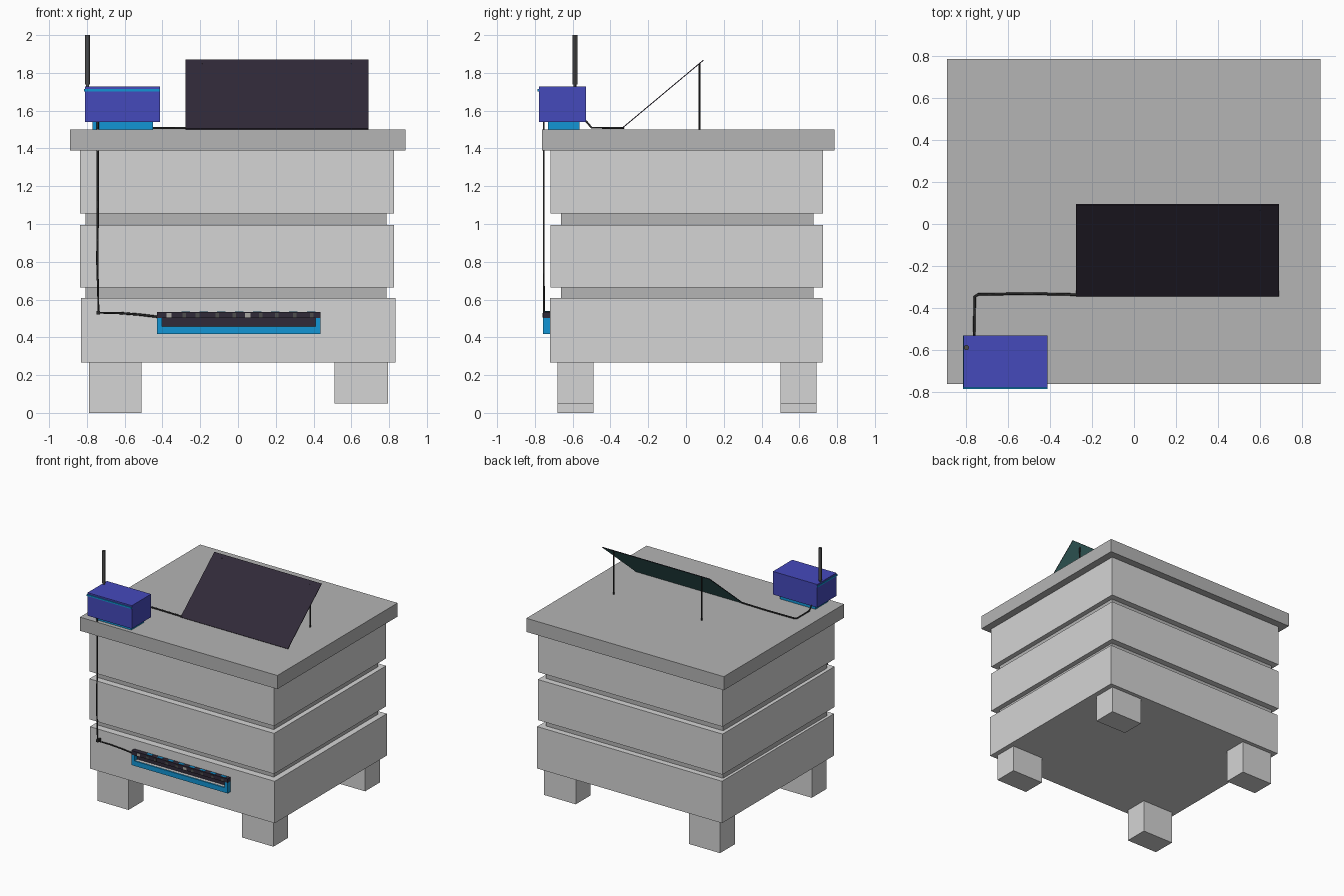
import bpy, math

if "Cube" in bpy.data.objects:
    bpy.data.objects.remove(bpy.data.objects["Cube"])

def mat(name, r, g, b):
    m = bpy.data.materials.new(name)
    m.diffuse_color = (r, g, b, 1)
    m.use_nodes = True
    m.node_tree.nodes["Principled BSDF"].inputs["Base Color"].default_value = m.diffuse_color
    return m

LIGHT = mat("light_grey", 0.66, 0.66, 0.66)
GREY = mat("mid_grey", 0.46, 0.46, 0.46)
BLUE = mat("deep_blue", 0.06, 0.067, 0.50)
SKY = mat("sky_blue", 0.006, 0.30, 0.66)
DARK = mat("panel_dark", 0.030, 0.023, 0.040)
TEAL = mat("panel_teal", 0.065, 0.21, 0.205)
BLACK = mat("cable_black", 0.025, 0.025, 0.025)
IRON = mat("antenna_grey", 0.075, 0.075, 0.075)
CHIP = mat("chip_grey", 0.40, 0.39, 0.36)

def box(name, x, y, z, m, rot_x=0):
    """Box from (min, max) ranges, optionally tilted about its centre."""
    bpy.ops.mesh.primitive_cube_add(size=1)
    o = bpy.context.object
    o.name = name
    for v in o.data.vertices:
        for i, r in enumerate((x, y, z)):
            v.co[i] *= r[1] - r[0]
    o.location = [(r[0] + r[1]) / 2 for r in (x, y, z)]
    o.rotation_euler.x = rot_x
    o.data.materials.append(m)
    return o

def rod(name, x, y, z0, z1, r, m, sides=12):
    bpy.ops.mesh.primitive_cylinder_add(vertices=sides, radius=r, depth=z1 - z0,
                                        location=(x, y, (z0 + z1) / 2))
    o = bpy.context.object
    o.name = name
    o.data.materials.append(m)
    bpy.ops.object.shade_smooth_by_angle()
    return o

def cable(name, pts, r=0.006):
    c = bpy.data.curves.new(name, 'CURVE')
    c.dimensions = '3D'
    c.bevel_depth = r
    c.bevel_resolution = 1
    c.use_fill_caps = True
    s = c.splines.new('POLY')
    s.points.add(len(pts) - 1)
    for p, q in zip(s.points, pts):
        p.co = (*q, 1)
    o = bpy.data.objects.new(name, c)
    bpy.context.collection.objects.link(o)
    c.materials.append(BLACK)
    bpy.ops.object.select_all(action='DESELECT')
    o.select_set(True)
    bpy.context.view_layer.objects.active = o
    bpy.ops.object.convert(target='MESH')

# legs: the left pair reaches lower than the right pair
for sy, y in (("front", (-0.68, -0.49)), ("back", (0.50, 0.69))):
    box(sy + "_left_leg", (-0.79, -0.51), y, (0, 0.27), LIGHT)
    box(sy + "_right_leg", (0.51, 0.795), y, (0.05, 0.27), LIGHT)

# stacked hive boxes, recessed necks and the lid
box("bottom_box", (-0.83, 0.835), (-0.72, 0.722), (0.267, 0.608), LIGHT)
box("middle_box", (-0.837, 0.827), (-0.717, 0.725), (0.665, 0.995), LIGHT)
box("top_box", (-0.837, 0.827), (-0.717, 0.725), (1.055, 1.39), LIGHT)
box("lower_neck", (-0.807, 0.787), (-0.663, 0.675), (0.607, 0.666), GREY)
box("upper_neck", (-0.807, 0.787), (-0.663, 0.675), (0.994, 1.056), GREY)
box("lid", (-0.89, 0.888), (-0.762, 0.785), (1.389, 1.5), GREY)

# control box with base, trim and antenna
box("control_base", (-0.77, -0.45), (-0.73, -0.565), (1.5, 1.54), SKY)
box("control_box", (-0.81, -0.412), (-0.778, -0.53), (1.539, 1.727), BLUE)
box("front_trim", (-0.814, -0.412), (-0.785, -0.777), (1.702, 1.714), SKY)
box("left_trim", (-0.814, -0.809), (-0.785, -0.53), (1.702, 1.714), SKY)
rod("antenna_stem", -0.797, -0.588, 1.72, 1.75, 0.008, IRON)
rod("antenna", -0.797, -0.588, 1.738, 2.0, 0.0125, IRON)

# tilted solar panel: dark face, teal underside, two thin props
panel = box("solar_panel", (-0.277, 0.69), (-0.409, 0.159), (1.683, 1.688), DARK,
            math.atan2(0.36, 0.43))
panel.data.materials.append(TEAL)
for f in panel.data.polygons:
    f.material_index = 1 if f.normal.z < -0.5 else 0
for side, x in (("left", -0.19), ("right", 0.60)):
    rod(side + "_panel_prop", x, 0.071, 1.5, 1.85, 0.006, BLACK, 8)

# cables
cable("panel_cable", [(-0.76, -0.53, 1.545), (-0.76, -0.5, 1.51), (-0.757, -0.345, 1.508),
                      (-0.74, -0.335, 1.508), (-0.5, -0.331, 1.508), (-0.27, -0.336, 1.508)])
cable("sensor_cable", [(-0.742, -0.753, 1.545), (-0.742, -0.753, 1.1), (-0.745, -0.753, 0.8),
                       (-0.738, -0.753, 0.53), (-0.62, -0.75, 0.528), (-0.52, -0.748, 0.52),
                       (-0.42, -0.745, 0.508)])
box("cable_clip", (-0.748, -0.73), (-0.758, -0.72), (0.52, 0.54), BLACK)

# entrance sensor: blue tray, dark opening and counter board
F = (-0.757, -0.715)
box("tray_bottom", (-0.43, 0.437), F, (0.417, 0.457), SKY)
box("tray_left", (-0.43, -0.403), F, (0.456, 0.503), SKY)
box("tray_right", (0.41, 0.437), F, (0.456, 0.503), SKY)
box("tray_floor", (-0.40, 0.407), (-0.748, -0.719), (0.456, 0.459), LIGHT)
box("entrance_opening", (-0.403, 0.41), (-0.724, -0.718), (0.458, 0.502), DARK)
box("counter_board", (-0.43, 0.437), F, (0.502, 0.535), DARK)
for i in range(8):
    x = -0.30 + i * 0.095
    box("gate_slot_%d" % i, (x, x + 0.045), (-0.748, -0.726), (0.534, 0.537), SKY)
for i, x in enumerate((-0.365, -0.285, -0.215, -0.11, -0.02, 0.052, 0.12, 0.205, 0.3, 0.39)):
    w = 0.014 if i in (0, 5) else 0.01
    box("sensor_chip_%d" % i, (x - w, x + w), (-0.76, -0.756), (0.506, 0.528),
        CHIP if i in (0, 5) else IRON)
